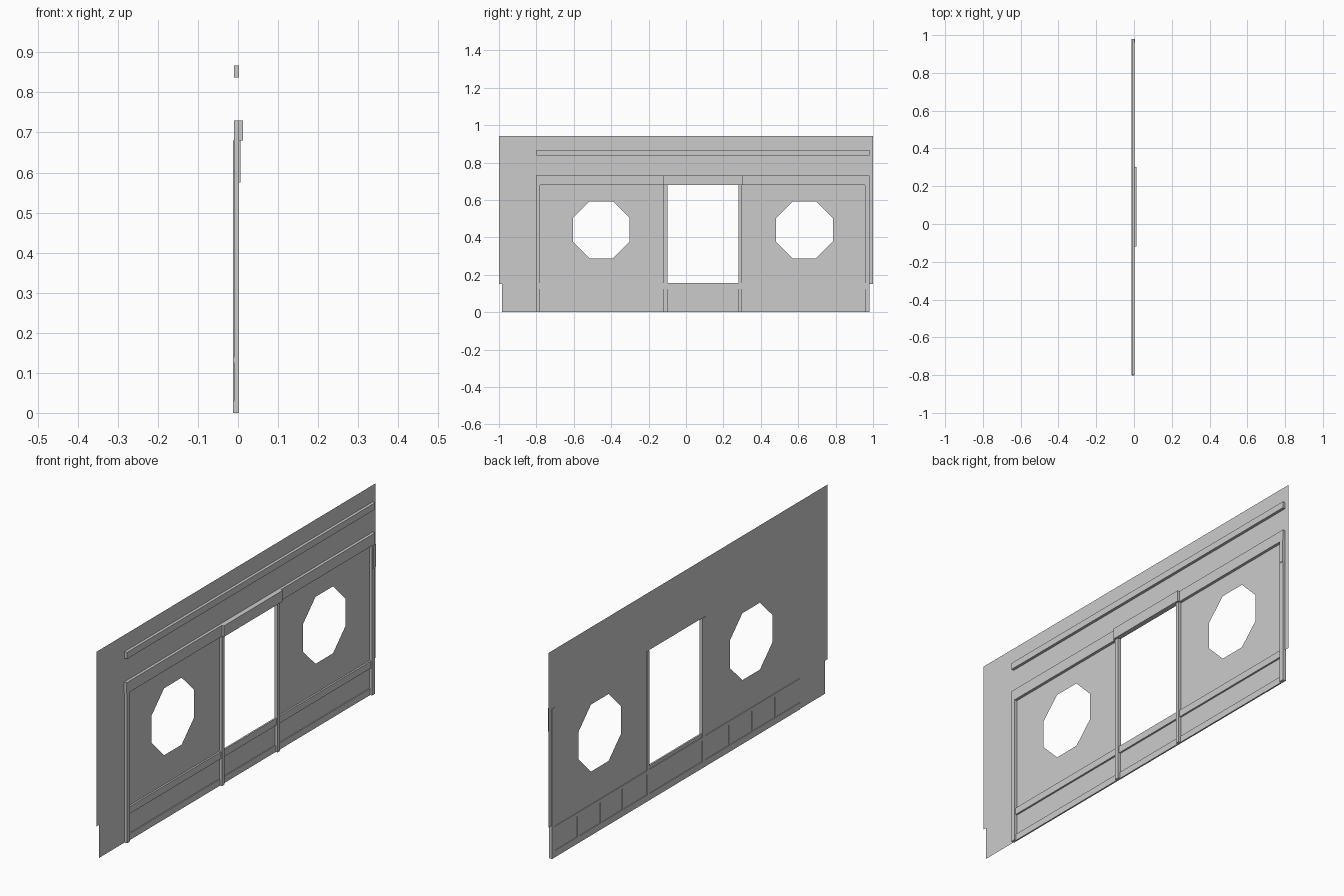
import bpy, bmesh, math
from mathutils import Vector

cube = bpy.data.objects.get("Cube")
if cube:
    bpy.data.objects.remove(cube, do_unlink=True)

grey = bpy.data.materials.new("light_grey")
grey.use_nodes = True
COLOUR = (0.6, 0.6, 0.6, 1)
grey.diffuse_color = COLOUR
grey.node_tree.nodes["Principled BSDF"].inputs["Base Color"].default_value = COLOUR

WALL_X = -0.01
BACK, FACE = -0.013, 0.003
LEVEL_BASE, LEVEL_SILL, LEVEL_HEAD, LEVEL_LINTEL = 0.03, 0.155, 0.68, 0.73


def finish(name, bm):
    mesh = bpy.data.meshes.new(name)
    bm.to_mesh(mesh)
    bm.free()
    mesh.materials.append(grey)
    obj = bpy.data.objects.new(name, mesh)
    bpy.context.collection.objects.link(obj)
    return obj


def box(name, xs, ys, zs):
    """Box spanning the three given (low, high) ranges."""
    bm = bmesh.new()
    bmesh.ops.create_cube(bm, size=1)
    spans = (xs, ys, zs)
    for v in bm.verts:
        v.co = Vector([(s[0] + s[1]) / 2 + c * (s[1] - s[0]) for s, c in zip(spans, v.co)])
    return finish(name, bm)


def octagon(y, z, apothem=0.152):
    r = apothem / math.cos(math.pi / 8)
    angles = [math.pi / 8 + i * math.pi / 4 for i in range(8)]
    return [(y + r * math.cos(a), z + r * math.sin(a)) for a in angles]


# Wall sheet with a doorway and two octagonal windows
outline = [(-0.983, 0), (0.978, 0), (0.978, 0.15), (1, 0.15),
           (1, 0.943), (-1, 0.943), (-1, 0.15), (-0.983, 0.15)]
doorway = [(-0.11, LEVEL_SILL), (0.29, LEVEL_SILL), (0.29, LEVEL_LINTEL), (-0.11, LEVEL_LINTEL)]
bm = bmesh.new()
for loop in (outline, doorway, octagon(-0.453, 0.44), octagon(0.633, 0.44)):
    vs = [bm.verts.new((WALL_X, y, z)) for y, z in loop]
    for i, v in enumerate(vs):
        bm.edges.new((v, vs[i - 1]))
bmesh.ops.triangle_fill(bm, edges=bm.edges[:], use_beauty=True, normal=(1, 0, 0))
bmesh.ops.dissolve_limit(bm, angle_limit=0.01, verts=bm.verts[:], edges=bm.edges[:])
finish("wall_panel", bm)

# Upright posts; all but the outer right one show on the rear
posts = {"end_post_front": (-0.8, -0.78), "door_post_front": (-0.12, -0.1),
         "door_post_back": (0.28, 0.297), "end_post_back": (0.957, 0.98)}
for name, ys in posts.items():
    rear = WALL_X if name == "end_post_front" else BACK
    box(name, (rear, FACE), ys, (0, LEVEL_HEAD))
box("post_clip", (FACE, 0.006), (0.962, 0.98), (0.575, LEVEL_HEAD))

# Lintels and the high gutter rail
head = (LEVEL_HEAD, LEVEL_LINTEL)
box("lintel_front", (WALL_X, FACE), (-0.803, -0.12), head)
box("lintel_back", (WALL_X, FACE), (0.297, 0.98), head)
box("door_lintel", (WALL_X, 0.013), (-0.12, 0.302), head)
box("gutter_rail", (WALL_X, FACE), (-0.8, 0.98), (0.837, 0.867))

# Sill and base rails between the posts
edges = list(posts.values())
for i in range(3):
    ys = (edges[i][1], edges[i + 1][0])
    box(f"sill_rail_{i + 1}", (WALL_X, -0.002), ys, (0.123, LEVEL_SILL))
    box(f"base_rail_{i + 1}", (WALL_X, -0.006), ys, (0, LEVEL_BASE))

# Slim rear framework
box("rear_sill_batten", (BACK, WALL_X), (-0.8, 0.98), (0.125, 0.14))
box("rear_base_batten", (BACK, WALL_X), (-0.8, 0.98), (0, LEVEL_BASE))
for i, y in enumerate((-0.626, -0.46, -0.295, 0.468, 0.626, 0.79)):
    box(f"rear_rib_{i + 1}", (BACK, WALL_X), (y - 0.006, y + 0.006), (LEVEL_BASE, 0.125))
